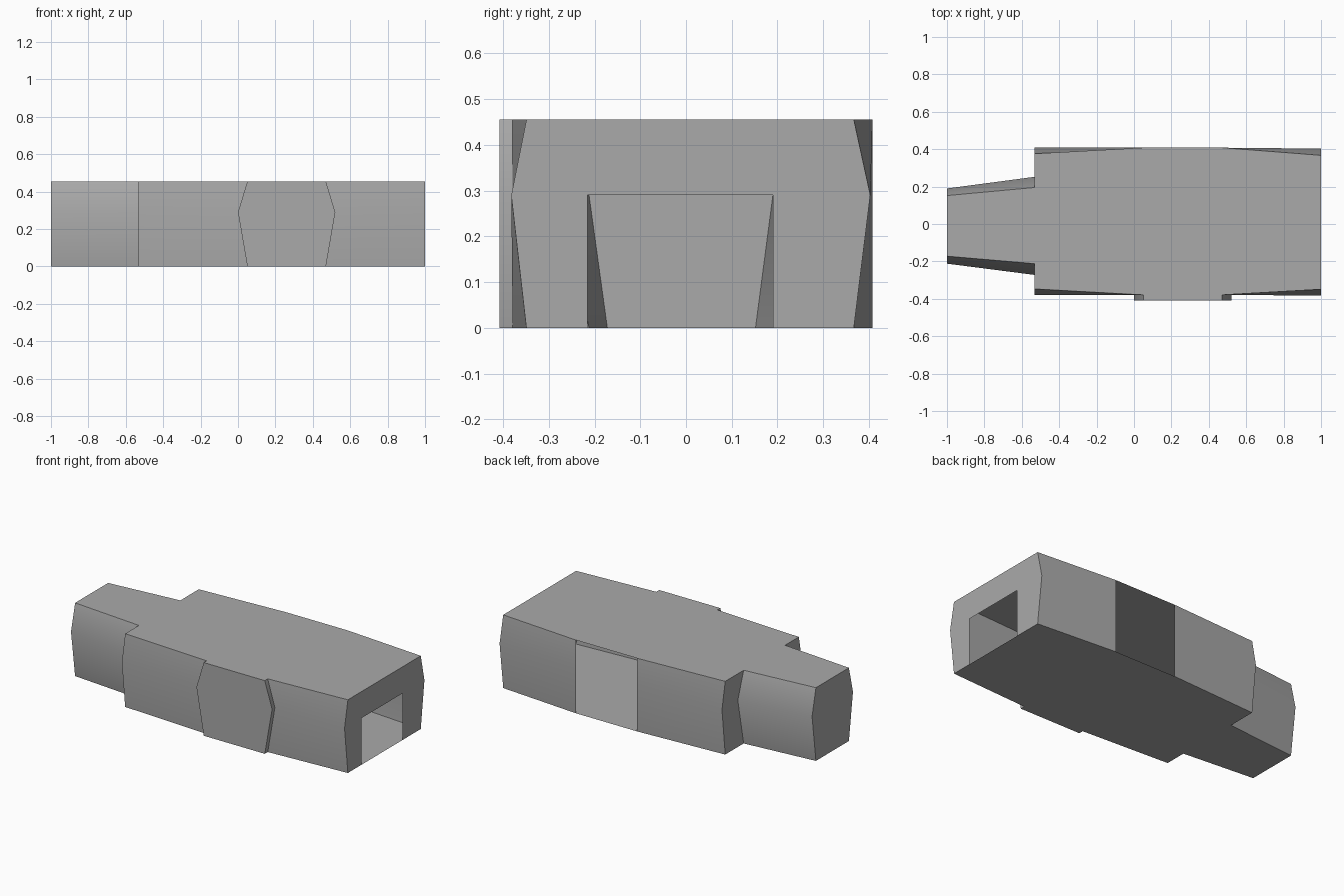
import bpy
import bmesh

HEIGHT, RIDGE = 0.455, 0.29

cube = bpy.data.objects.get("Cube")
if cube:
    bpy.data.objects.remove(cube, do_unlink=True)

grey = bpy.data.materials.new("plain grey")
grey.use_nodes = True
colour = (0.4, 0.4, 0.4, 1)
grey.diffuse_color = colour
grey.node_tree.nodes["Principled BSDF"].inputs["Base Color"].default_value = colour


def finish(bm, name):
    """Turn a bmesh into a grey object, smooth over its gentle ridges."""
    bmesh.ops.recalc_face_normals(bm, faces=bm.faces)
    mesh = bpy.data.meshes.new(name)
    bm.to_mesh(mesh)
    bm.free()
    mesh.materials.append(grey)
    obj = bpy.data.objects.new(name, mesh)
    bpy.context.collection.objects.link(obj)
    bpy.ops.object.select_all(action='DESELECT')
    obj.select_set(True)
    bpy.context.view_layer.objects.active = obj
    bpy.ops.object.shade_smooth_by_angle()
    return obj


def ring(bm, x, front, front_ridge, back, back_ridge, ridge_x=None):
    """Six-sided cross-section: front side upwards, then back side downwards."""
    rx = x if ridge_x is None else ridge_x
    points = [(x, front, 0), (rx, front_ridge, RIDGE), (x, front, HEIGHT),
              (x, back, HEIGHT), (x, back_ridge, RIDGE), (x, back, 0)]
    return [bm.verts.new(p) for p in points]


def bridge(bm, a, b, sides):
    for i in sides:
        j = (i + 1) % len(a)
        bm.faces.new((a[i], a[j], b[j], b[i]))


FRONT, TOP, BACK, BOTTOM = [0, 1], [2], [3, 4], [5]
ALL = FRONT + TOP + BACK + BOTTOM

# Hollow hull: tapered nose, step, and barrel-sided body with an open back bay
bm = bmesh.new()
nose_tip = ring(bm, -1, -0.172, -0.212, 0.152, 0.19)
nose_root = ring(bm, -0.533, -0.212, -0.272, 0.195, 0.252)
body_start = ring(bm, -0.533, -0.347, -0.38, 0.376, 0.408)
bay_start = ring(bm, 0.05, -0.379, -0.38, 0.408, 0.408, ridge_x=None)
bay_end = ring(bm, 0.47, -0.379, -0.38, 0.408, 0.408)
body_end = ring(bm, 1, -0.349, -0.382, 0.367, 0.403)
bay_start[1].co.x, bay_end[1].co.x = 0, 0.52

bm.faces.new(nose_tip)
bridge(bm, nose_tip, nose_root, ALL)
bridge(bm, nose_root, body_start, FRONT + BACK)
bridge(bm, body_start, bay_start, ALL)
bridge(bm, bay_start, bay_end, TOP + BOTTOM)
bridge(bm, bay_end, body_end, ALL)

# End wall around a rectangular doorway
door = [bm.verts.new((1, y, z)) for y, z in
        ((0.19, 0), (0.19, RIDGE), (-0.215, RIDGE), (-0.215, 0))]
bm.faces.new(body_end + door)
finish(bm, "hull")

# Raised front panel with pointed sides
bm = bmesh.new()
outline = [(0.05, 0), (0, RIDGE), (0.05, HEIGHT),
           (0.47, HEIGHT), (0.52, RIDGE), (0.47, 0)]
inner, outer = [[bm.verts.new((x, y, z)) for x, z in outline]
                for y in (-0.379, -0.408)]
bridge(bm, inner, outer, ALL)
bm.faces.new(outer)
finish(bm, "front_panel")
